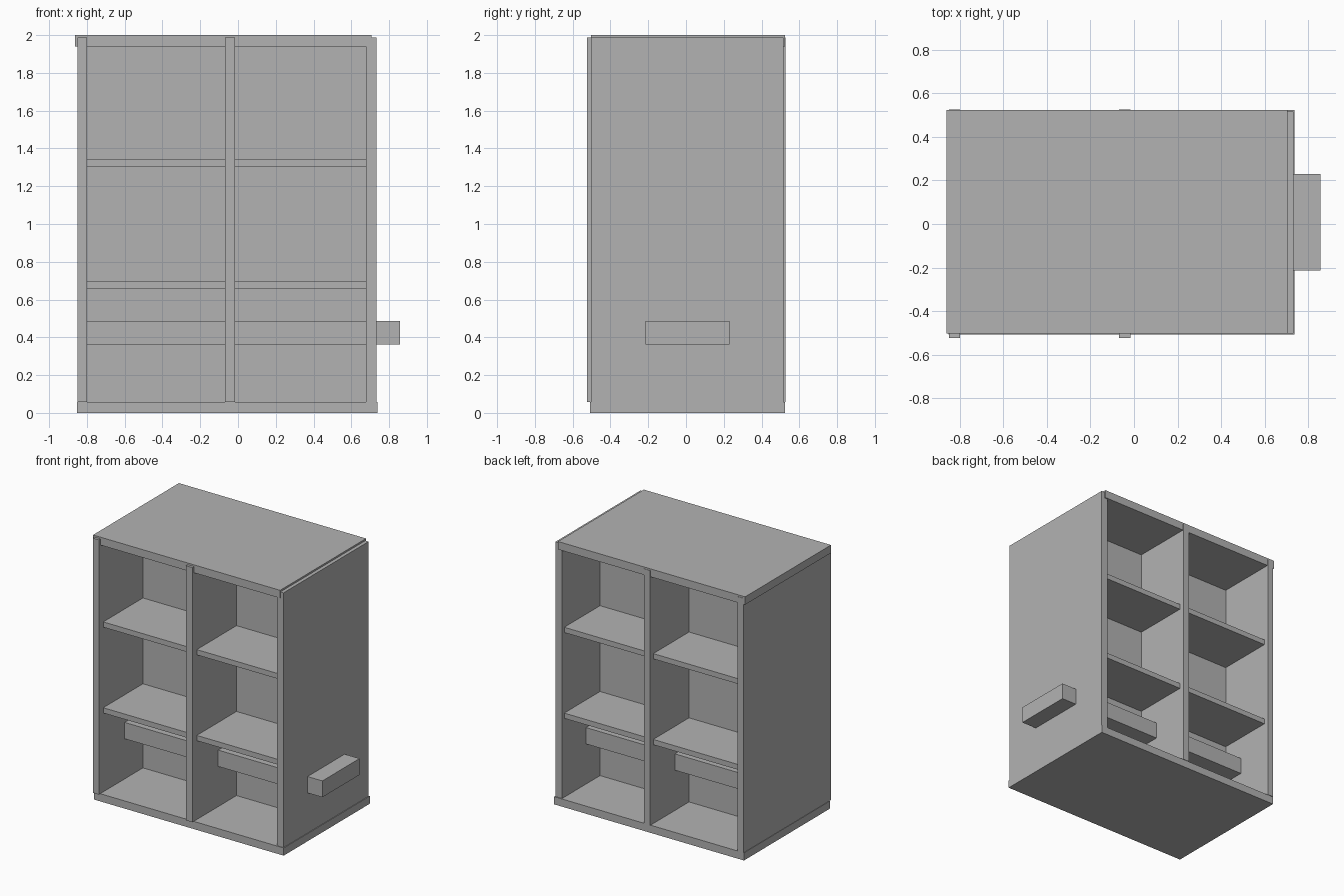
import bpy

cube = bpy.data.objects.get("Cube")
if cube:
    bpy.data.objects.remove(cube, do_unlink=True)

# Single plain grey finish
GREY = (0.45, 0.45, 0.45, 1)
grey = bpy.data.materials.new("plain grey")
grey.use_nodes = True
grey.diffuse_color = GREY
grey.node_tree.nodes["Principled BSDF"].inputs["Base Color"].default_value = GREY


def board(name, x, y, z):
    """Box spanning the given (min, max) range on each axis."""
    bpy.ops.mesh.primitive_cube_add(size=1)
    ob = bpy.context.object
    ob.name = name
    spans = (x, y, z)
    for v in ob.data.vertices:
        v.co = [lo + (c + 0.5) * (hi - lo) for c, (lo, hi) in zip(v.co, spans)]
    ob.data.materials.append(grey)
    return ob


UPRIGHT_Z = (0.058, 1.987)
UPRIGHT_Y = (-0.524, 0.527)

# Outer case
board("bottom_board", (-0.852, 0.738), (-0.507, 0.523), (0, 0.058))
board("top_board", (-0.862, 0.706), (-0.504, 0.524), (1.94, 2))
board("left_hand_panel", (-0.849, -0.8), UPRIGHT_Y, UPRIGHT_Z)
board("right_hand_panel", (0.677, 0.733), (-0.502, 0.516), UPRIGHT_Z)

# Inner walls: upright divider and the central wall open to both faces
board("divider", (-0.069, -0.016), UPRIGHT_Y, UPRIGHT_Z)
board("central_wall", (-0.82, 0.7), (0.005, 0.062), (0.04, 1.96))

# Shelves run through the divider
for name, z in (("lower_shelf", 0.655), ("upper_shelf", 1.305)):
    board(name, (-0.81, 0.69), (-0.47, 0.49), (z, z + 0.04))

# Cross bar passing through the case and out of one side
board("cross_bar", (-0.82, 0.857), (-0.214, 0.23), (0.362, 0.486))
